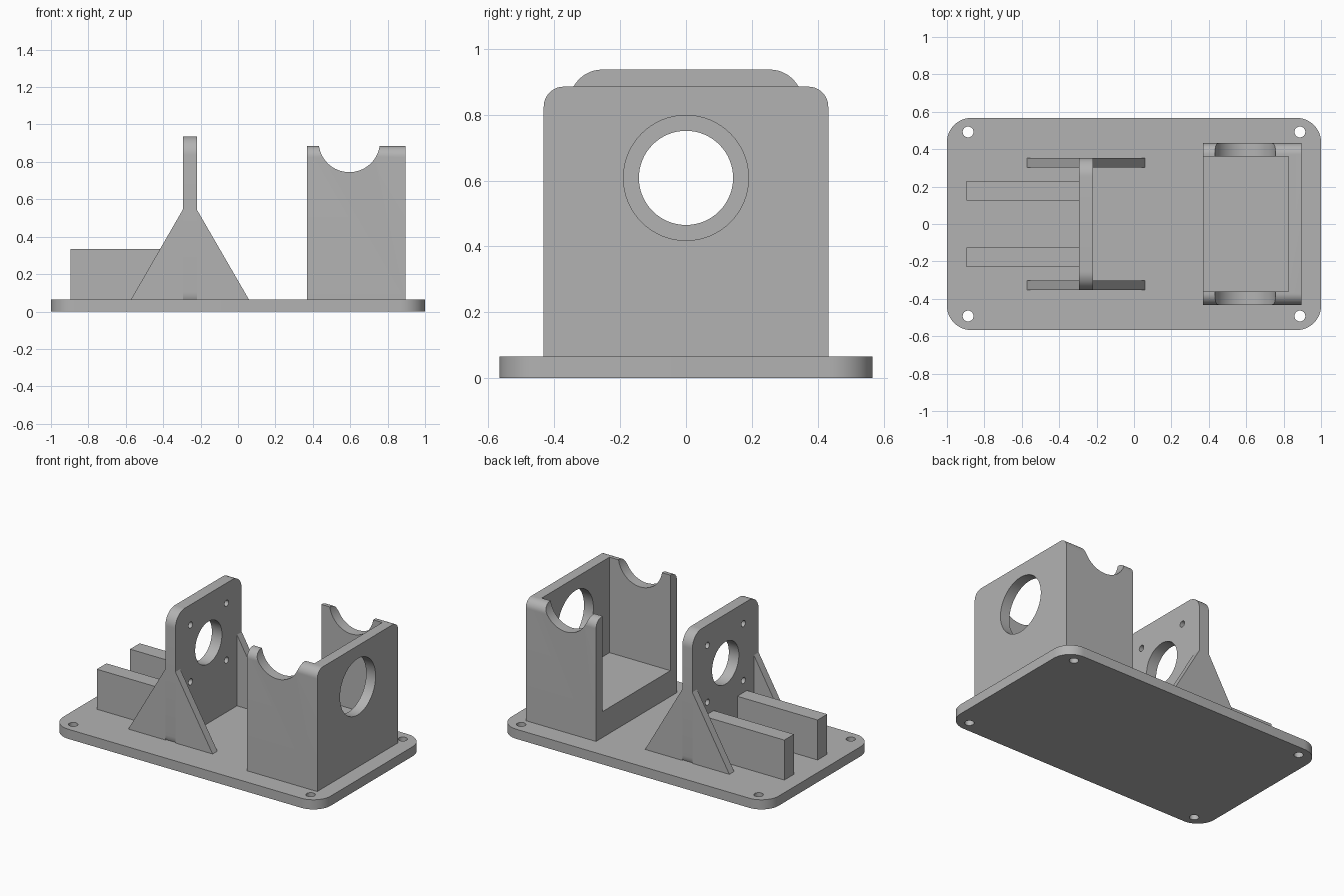
import bpy
import bmesh
import math
from mathutils import Matrix, Vector

if "Cube" in bpy.data.objects:
    bpy.data.objects.remove(bpy.data.objects["Cube"])

grey = bpy.data.materials.new("plain grey")
grey.use_nodes = True
GREY = (0.45, 0.45, 0.45, 1)
grey.diffuse_color = GREY
grey.node_tree.nodes["Principled BSDF"].inputs["Base Color"].default_value = GREY

AXES = {"x": Matrix(((0, 0, 1), (1, 0, 0), (0, 1, 0))),   # profile in y, z
        "y": Matrix(((1, 0, 0), (0, 0, 1), (0, 1, 0))),   # profile in x, z
        "z": Matrix.Identity(3)}                          # profile in x, y


def prism(name, points, axis, low, high):
    """Extrude a flat profile along an axis from low to high."""
    bm = bmesh.new()
    verts = [bm.verts.new(AXES[axis] @ Vector((u, v, low))) for u, v in points]
    face = bm.faces.new(verts)
    new = bmesh.ops.extrude_face_region(bm, geom=[face])["geom"]
    shift = AXES[axis] @ Vector((0, 0, high - low))
    bmesh.ops.translate(bm, vec=shift, verts=[g for g in new if isinstance(g, bmesh.types.BMVert)])
    bmesh.ops.recalc_face_normals(bm, faces=bm.faces)
    mesh = bpy.data.meshes.new(name)
    bm.to_mesh(mesh)
    bm.free()
    mesh.materials.append(grey)
    obj = bpy.data.objects.new(name, mesh)
    bpy.context.collection.objects.link(obj)
    return obj


def rounded(u0, u1, v0, v1, top, bottom, steps=12):
    """Rectangle outline with separate top and bottom corner radii."""
    points = []
    corners = [(u1, v1, -1, -1, top), (u0, v1, 1, -1, top),
               (u0, v0, 1, 1, bottom), (u1, v0, -1, 1, bottom)]
    for i, (u, v, su, sv, r) in enumerate(corners):
        if r == 0:
            points.append((u, v))
            continue
        for k in range(steps + 1):
            a = math.pi / 2 * (i + k / steps)
            points.append((u + su * r + r * math.cos(a), v + sv * r + r * math.sin(a)))
    return points


def circle(u, v, r, n=64):
    return [(u + r * math.cos(2 * math.pi * k / n), v + r * math.sin(2 * math.pi * k / n))
            for k in range(n)]


def cut(obj, *cutters):
    """Subtract the cutters, then remove them."""
    for cutter in cutters:
        cutter.hide_render = True
        mod = obj.modifiers.new("cut", "BOOLEAN")
        mod.operation = "DIFFERENCE"
        mod.solver = "EXACT"
        mod.object = cutter
        bpy.context.view_layer.objects.active = obj
        bpy.ops.object.modifier_apply(modifier=mod.name)
        bpy.data.objects.remove(cutter)


def smooth(obj):
    bpy.ops.object.select_all(action="DESELECT")
    obj.select_set(True)
    bpy.context.view_layer.objects.active = obj
    bpy.ops.object.shade_smooth_by_angle(angle=math.radians(30))


SIDES = (-1, 1)
BASE_TOP = 0.065
AXLE_Z = 0.608

# Base plate with a screw hole in each corner
base = prism("base_plate", rounded(-1, 1, -0.567, 0.567, 0.13, 0.13), "z", 0, BASE_TOP)
cut(base, *[prism("screw_cutter", circle(sx * 0.887, sy * 0.492, 0.029, 32), "z", -0.1, 0.2)
            for sx in SIDES for sy in SIDES])
smooth(base)

# Open housing: hollow toward the mounting plate, round port and saddle cuts
housing = prism("housing", rounded(-0.432, 0.432, BASE_TOP, 0.885, 0.06, 0), "x", 0.37, 0.895)
cut(housing,
    prism("hollow_cutter", rounded(-0.362, 0.362, 0.24, 1.2, 0, 0), "x", 0.2, 0.825),
    prism("port_cutter", circle(0, AXLE_Z, 0.19), "x", 0.7, 1.1),
    prism("saddle_cutter", circle(0.595, 0.909, 0.164), "y", -0.6, 0.6))
smooth(housing)

# Mounting plate with a bore and four bolt holes
plate = prism("mounting_plate", rounded(-0.354, 0.354, 0.002, 0.937, 0.1, 0.1), "x", -0.295, -0.22)
cut(plate, prism("bore_cutter", circle(0, AXLE_Z, 0.143), "x", -0.5, 0),
    *[prism("bolt_cutter", circle(sy * 0.192, AXLE_Z + sz * 0.192, 0.021, 32), "x", -0.5, 0)
      for sy in SIDES for sz in SIDES])
smooth(plate)

# Gussets on both faces of the plate, and the two support rails behind it
for side, label in ((1, "back"), (-1, "front")):
    for root, tip, end in ((-0.295, -0.572, "outer"), (-0.22, 0.058, "inner")):
        prism(f"{label}_{end}_gusset", [(root, BASE_TOP), (tip, BASE_TOP), (root, 0.545)],
              "y", *sorted((side * 0.303, side * 0.354)))
    prism(f"{label}_rail", rounded(-0.895, -0.295, BASE_TOP, 0.335, 0, 0),
          "y", *sorted((side * 0.126, side * 0.229)))
